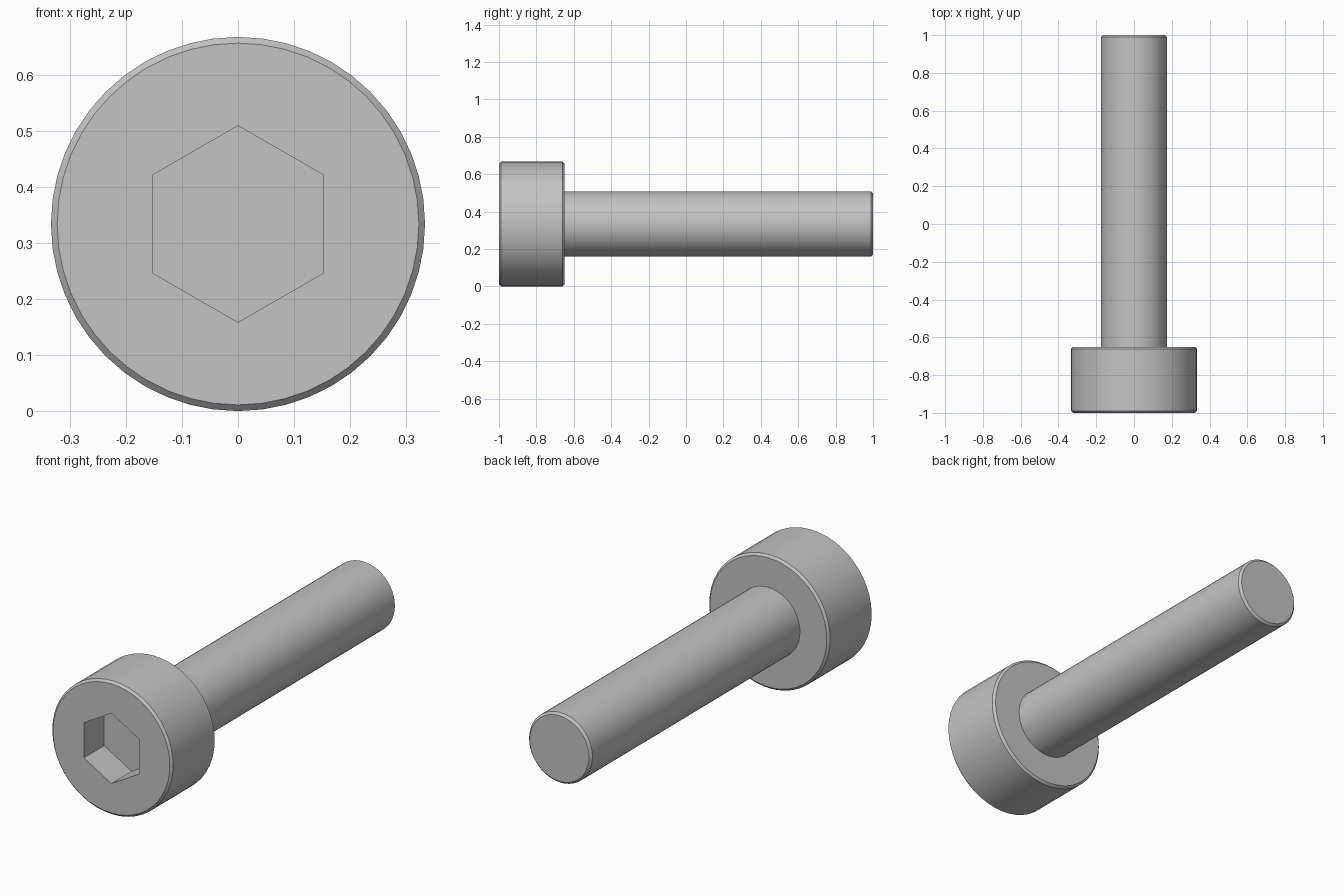
import bpy
import bmesh
from math import sin, cos, tau, radians

SEGMENTS = 48
AXIS_Z = 0.334
HEAD_R, SHAFT_R, SOCKET_R = 0.334, 0.175, 0.1755
FRONT, SHOULDER, TIP = -1.0, -0.65, 1.0
SOCKET_DEPTH = 0.16
CHAMFER = 0.011

cube = bpy.data.objects.get("Cube")
if cube:
    bpy.data.objects.remove(cube, do_unlink=True)

steel = bpy.data.materials.new("grey steel")
steel.use_nodes = True
GREY = (0.55, 0.55, 0.55, 1)
steel.diffuse_color = GREY
steel.node_tree.nodes["Principled BSDF"].inputs["Base Color"].default_value = GREY


def ring(bm, radius, y, count=SEGMENTS):
    """Ring of vertices around the screw axis, starting at the top."""
    return [bm.verts.new((radius * sin(tau * i / count), y,
                          AXIS_Z + radius * cos(tau * i / count)))
            for i in range(count)]


def skin(bm, a, b):
    """Quads between two rings of equal size."""
    n = len(a)
    for i in range(n):
        j = (i + 1) % n
        bm.faces.new((a[i], a[j], b[j], b[i]))


def lathe(bm, profile):
    """Skin a (radius, y) profile and return its rings."""
    rings = [ring(bm, r, y) for r, y in profile]
    for a, b in zip(rings, rings[1:]):
        skin(bm, a, b)
    return rings


def finish(bm, name):
    bmesh.ops.recalc_face_normals(bm, faces=bm.faces)
    mesh = bpy.data.meshes.new(name)
    bm.to_mesh(mesh)
    bm.free()
    mesh.materials.append(steel)
    obj = bpy.data.objects.new(name, mesh)
    bpy.context.collection.objects.link(obj)
    bpy.ops.object.select_all(action='DESELECT')
    obj.select_set(True)
    bpy.context.view_layer.objects.active = obj
    bpy.ops.object.shade_smooth_by_angle(angle=radians(30))


# Head: chamfered cylinder with a hexagonal socket sunk into the front
bm = bmesh.new()
rings = lathe(bm, [(HEAD_R - CHAMFER, FRONT), (HEAD_R, FRONT + CHAMFER),
                   (HEAD_R, SHOULDER - CHAMFER), (HEAD_R - CHAMFER, SHOULDER)])
bm.faces.new(rings[-1])
mouth = ring(bm, SOCKET_R, FRONT, 6)
floor = ring(bm, SOCKET_R, FRONT + SOCKET_DEPTH, 6)
skin(bm, mouth, floor)
bm.faces.new(floor)
# Front face: one panel from each socket side out to the rim
step = SEGMENTS // 6
for k in range(6):
    arc = [rings[0][(k * step + i) % SEGMENTS] for i in range(step + 1)]
    bm.faces.new(arc + [mouth[(k + 1) % 6], mouth[k]])
finish(bm, "head")

# Shaft: plain cylinder with a chamfered tip
bm = bmesh.new()
rings = lathe(bm, [(SHAFT_R, SHOULDER), (SHAFT_R, TIP - CHAMFER),
                   (SHAFT_R - CHAMFER, TIP)])
bm.faces.new(rings[-1])
finish(bm, "shaft")
